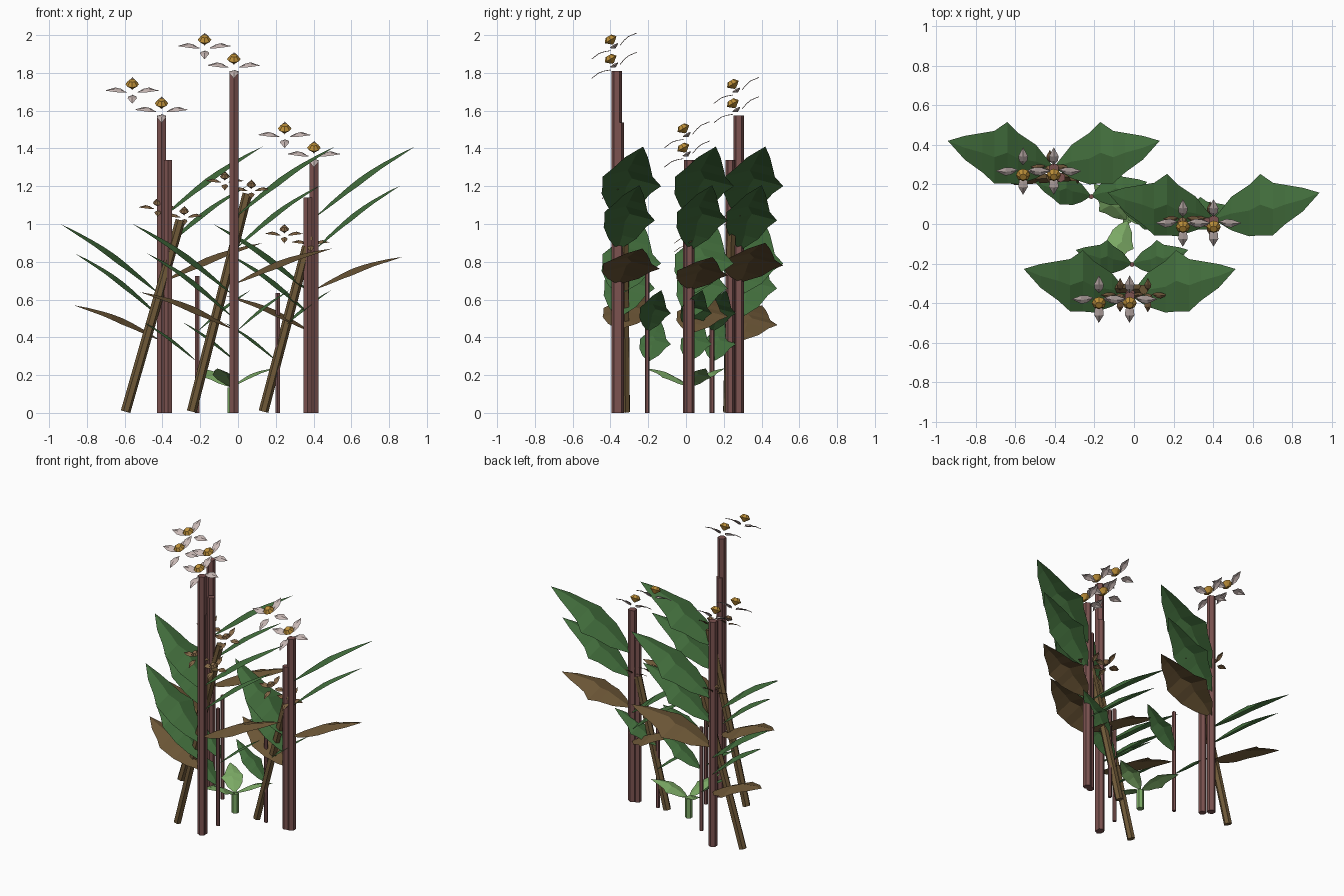
import bpy, bmesh, math
from mathutils import Matrix, Vector

if "Cube" in bpy.data.objects:
    bpy.data.objects.remove(bpy.data.objects["Cube"])


def material(name, rgb):
    m = bpy.data.materials.new(name)
    m.diffuse_color = (*rgb, 1)
    m.use_nodes = True
    m.node_tree.nodes["Principled BSDF"].inputs["Base Color"].default_value = m.diffuse_color
    return m


STEM = material("stem_red", (0.20, 0.085, 0.08))
DRY = material("dry_brown", (0.16, 0.10, 0.04))
LEAF = material("leaf_green", (0.06, 0.17, 0.05))
SPROUT = material("sprout_green", (0.20, 0.40, 0.13))
PETAL = material("petal_pale", (0.58, 0.48, 0.46))
DISC = material("flower_gold", (0.50, 0.27, 0.04))
DRY_PETAL = material("dry_petal", (0.22, 0.13, 0.06))


def finish(name, bm, mat):
    me = bpy.data.meshes.new(name)
    bm.to_mesh(me)
    bm.free()
    me.materials.append(mat)
    ob = bpy.data.objects.new(name, me)
    bpy.context.collection.objects.link(ob)
    return ob


def stem(name, a, b, r, mat):
    a, b = Vector(a), Vector(b)
    bm = bmesh.new()
    d = b - a
    rot = d.to_track_quat('Z', 'Y').to_matrix().to_4x4()
    bmesh.ops.create_cone(bm, cap_ends=True, segments=6, radius1=r, radius2=r, depth=d.length,
                          matrix=Matrix.Translation((a + b) / 2) @ rot)
    return finish(name, bm, mat)


def sheet(bm, rows, mtx):
    grid = [[bm.verts.new(mtx @ Vector(p)) for p in row] for row in rows]
    for r0, r1 in zip(grid, grid[1:]):
        for i in range(len(r0) - 1):
            bm.faces.new((r0[i], r1[i], r1[i + 1], r0[i + 1]))
    bmesh.ops.remove_doubles(bm, verts=bm.verts[:], dist=0.0005)


# Leaf outline: distance from stem, front edge, back edge
OUTLINE = [(0.01, 0.0, 0.02), (0.09, -0.05, 0.12), (0.18, -0.08, 0.18), (0.235, -0.075, 0.235),
           (0.30, -0.075, 0.19), (0.36, -0.02, 0.18), (0.45, 0.045, 0.165), (0.535, 0.14, 0.14)]


def leaf(name, pos, size, rise, mat, side=1, angle=0.0, bow=0.03):
    rows = []
    for x, lo, hi in OUTLINE:
        t = x / 0.535
        z = rise * t + bow * math.sin(math.pi * t)
        row = []
        for k in range(5):
            # Blade arches down towards both edges
            droop = (0.35 - abs(k - 2) / 2) * (hi - lo) * 0.13
            row.append((side * x * size, (lo + (hi - lo) * k / 4) * size, z + droop * size))
        rows.append(row)
    bm = bmesh.new()
    sheet(bm, rows, Matrix.Translation(pos) @ Matrix.Rotation(angle, 4, 'Z'))
    return finish(name, bm, mat)


def flower(name, pos, size, petal_mat, disc_mat):
    # Flower head tilted towards the front
    base = Matrix.Translation(pos) @ Matrix.Rotation(math.radians(30), 4, 'X') @ Matrix.Scale(size, 4)
    bm = bmesh.new()
    for k in range(4):
        rows = [[(x, -w, z), (x, 0, z + 0.004), (x, w, z)] for x, w, z in
                ((0.028, 0.0, -0.008), (0.06, 0.021, 0.004), (0.09, 0.024, 0.010), (0.138, 0.0, 0.004))]
        sheet(bm, rows, base @ Matrix.Rotation(k * math.pi / 2, 4, 'Z'))
    finish(name + "_petals", bm, petal_mat)
    bm = bmesh.new()
    rings = []
    for r, z in ((0.005, 0.018), (0.036, 0.044), (0.018, 0.066)):
        rings.append([bm.verts.new(base @ Vector((r * math.cos(a * math.pi / 4), r * math.sin(a * math.pi / 4), z)))
                      for a in range(8)])
    for r0, r1 in zip(rings, rings[1:]):
        for i in range(8):
            bm.faces.new((r0[i], r0[(i + 1) % 8], r1[(i + 1) % 8], r1[i]))
    bm.faces.new(rings[-1])
    bm.faces.new(rings[0][::-1])
    finish(name + "_disc", bm, disc_mat)


# Mature plants: x, y, height, second stem offset, dry stem base, dry stem top,
# dry leaves as (size, base height, rise) for right and left
PLANTS = [(-0.022, -0.367, 1.81, (0.004, 0.014), (-0.245, -0.32), (0.05, -0.33, 1.16),
           ((0.97, 0.68, 0.19), (0.93, 0.44, 0.20))),
          (-0.405, 0.28, 1.575, (0.035, -0.045), (-0.595, 0.22), (-0.305, 0.24, 1.02),
           ((1.0, 0.69, 0.21), (0.87, 0.38, 0.19))),
          (0.402, 0.018, 1.34, (-0.033, -0.01), (0.135, 0.016), (0.365, 0.01, 0.88),
           ((0.87, 0.65, 0.175), (0.87, 0.42, 0.20)))]
for n, (x, y, h, off, db, dt, dry) in enumerate(PLANTS, 1):
    p = f"plant_{n}_"
    stem(p + "main_stem", (x, y, 0), (x, y, h), 0.028, STEM)
    stem(p + "second_stem", (x + off[0], y + off[1], 0), (x + off[0], y + off[1], h * 0.85), 0.025, STEM)
    stem(p + "dry_stem", (*db, 0.007), dt, 0.026, DRY)
    for side, label, up, low, d in ((1, "right", 1.03, 0.86, dry[0]), (-1, "left", 0.62, 0.50, dry[1])):
        leaf(p + label + "_upper_leaf", (x, y, up), 1.0, 0.38, LEAF, side)
        leaf(p + label + "_lower_leaf", (x, y, low), 0.86, 0.345, LEAF, side)
        leaf(p + label + "_dry_leaf", (x, y, d[1]), d[0], d[2], DRY, side, bow=0.025)
    # Live flower pair, then withered pair
    fy = y - 0.01
    flower(p + "flower_low", (x, fy, h + 0.025), 1.0, PETAL, DISC)
    flower(p + "flower_high", (x - 0.155, fy, h + 0.127), 1.0, PETAL, DISC)
    flower(p + "dry_flower_low", (dt[0] + 0.02, fy + 0.02, dt[2] + 0.02), 0.72, DRY_PETAL, DRY_PETAL)
    flower(p + "dry_flower_high", (dt[0] - 0.12, fy + 0.02, dt[2] + 0.065), 0.72, DRY_PETAL, DRY_PETAL)

# Young plants
for n, (x, y, h) in enumerate([(-0.01, -0.205, 0.82), (-0.216, 0.138, 0.725), (0.21, 0.012, 0.635)], 1):
    p = f"young_plant_{n}_"
    stem(p + "stem", (x, y, 0), (x, y, h), 0.013, STEM)
    leaf(p + "right_leaf", (x, y, 0.43), 0.53, 0.22, LEAF, 1, bow=0.015)
    leaf(p + "left_leaf", (x, y, 0.27), 0.53, 0.21, LEAF, -1, bow=0.015)

# Seedling with three leaves
SX, SY = -0.035, 0.02
stem("seedling_stem", (SX, SY, 0), (SX, SY, 0.135), 0.024, SPROUT)
for n, a in enumerate((5, 118, 238), 1):
    leaf(f"seedling_leaf_{n}", (SX, SY, 0.135), 0.45, 0.10, SPROUT, 1, math.radians(a), 0.02)
